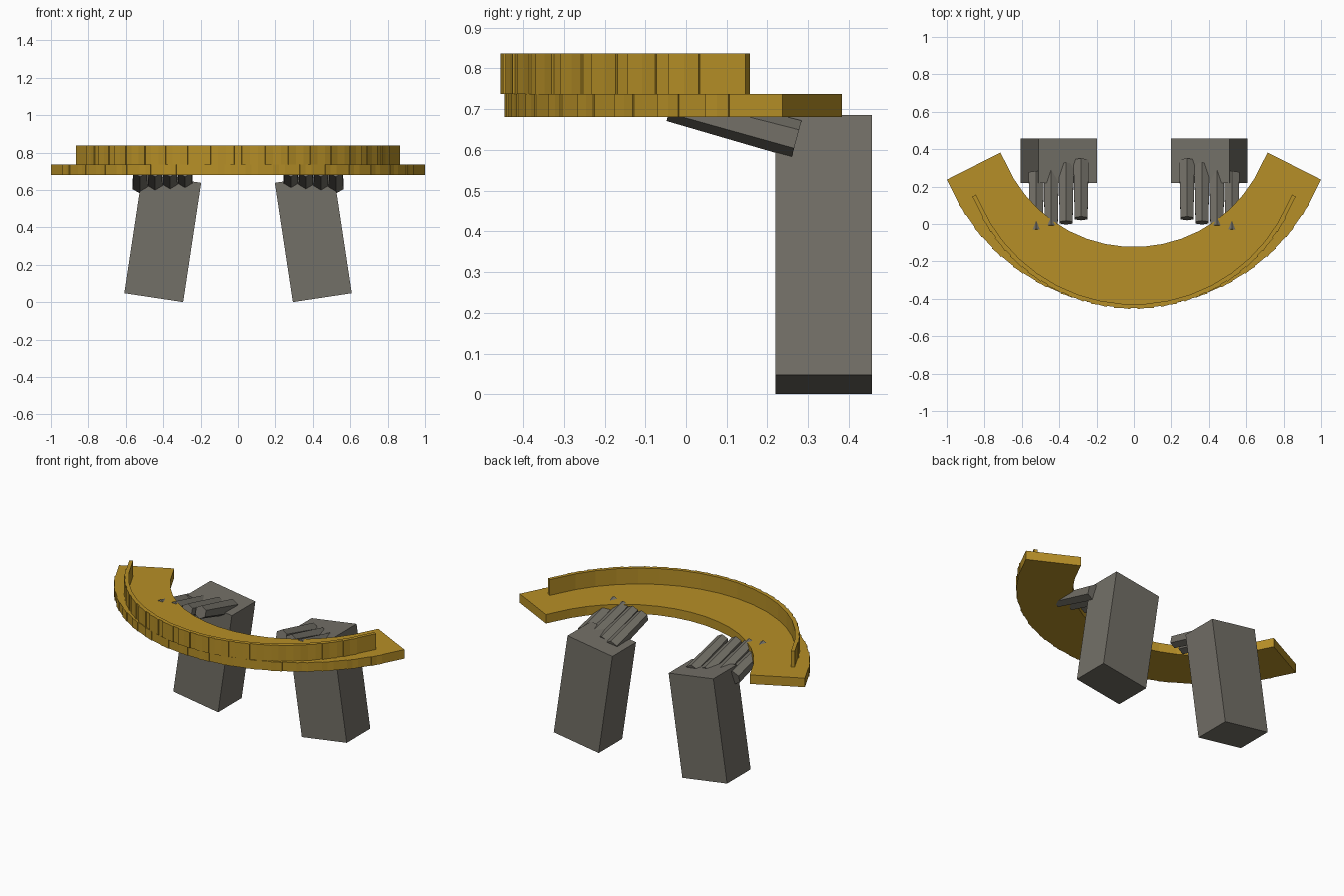
import bpy, bmesh, math
from mathutils import Matrix, Vector

if "Cube" in bpy.data.objects:
    bpy.data.objects.remove(bpy.data.objects["Cube"])


def material(name, rgb):
    m = bpy.data.materials.new(name)
    m.diffuse_color = (*rgb, 1)
    m.use_nodes = True
    m.node_tree.nodes["Principled BSDF"].inputs["Base Color"].default_value = m.diffuse_color
    return m


GOLD = material("dark gold", (0.47, 0.275, 0.02))
GREY = material("warm grey", (0.17, 0.16, 0.135))


def finish(bm, name, mat):
    me = bpy.data.meshes.new(name)
    bm.to_mesh(me)
    bm.free()
    me.materials.append(mat)
    ob = bpy.data.objects.new(name, me)
    bpy.context.collection.objects.link(ob)
    return ob


def add_box(bm, loc, rot, size):
    mat = Matrix.Translation(loc) @ rot @ Matrix.Diagonal((*size, 1))
    bmesh.ops.create_cube(bm, size=1, matrix=mat)


# curved band made of 17 overlapping straight blocks
def arc_band(name, centre_y, outer, depth, z0, z1, length=0.213):
    bm = bmesh.new()
    r = outer - depth / 2
    for i in range(-8, 9):
        a = math.radians(63 * i / 8)
        loc = Vector((r * math.sin(a), centre_y - r * math.cos(a), (z0 + z1) / 2))
        add_box(bm, loc, Matrix.Rotation(a, 4, 'Z'), (length, depth, z1 - z0))
    return finish(bm, name, GOLD)


arc_band("curved_plate", 0.627, 1.068, 0.32, 0.68, 0.737)
arc_band("curved_rail", 0.468, 0.917, 0.022, 0.737, 0.837)

for side, label in ((-1, "left"), (1, "right")):
    # leaning forearm block
    bm = bmesh.new()
    add_box(bm, Vector((side * 0.4025, 0.338, 0.343)),
            Matrix.Rotation(-side * 0.15, 4, 'Y'), (0.318, 0.236, 0.645))
    finish(bm, label + "_arm_block", GREY)

    # four tapered hexagonal fingers, stepping back towards the middle
    bm = bmesh.new()
    for k in range(4):
        loc = Vector((side * (0.523 - 0.08 * k), 0.117 + 0.0225 * k, 0.668))
        bmesh.ops.create_cone(
            bm, cap_ends=True, segments=6, radius1=0.047, radius2=0.04, depth=0.32,
            matrix=Matrix.Translation(loc) @ Matrix.Rotation(math.radians(75), 4, 'X'))
    finish(bm, label + "_fingers", GREY)
